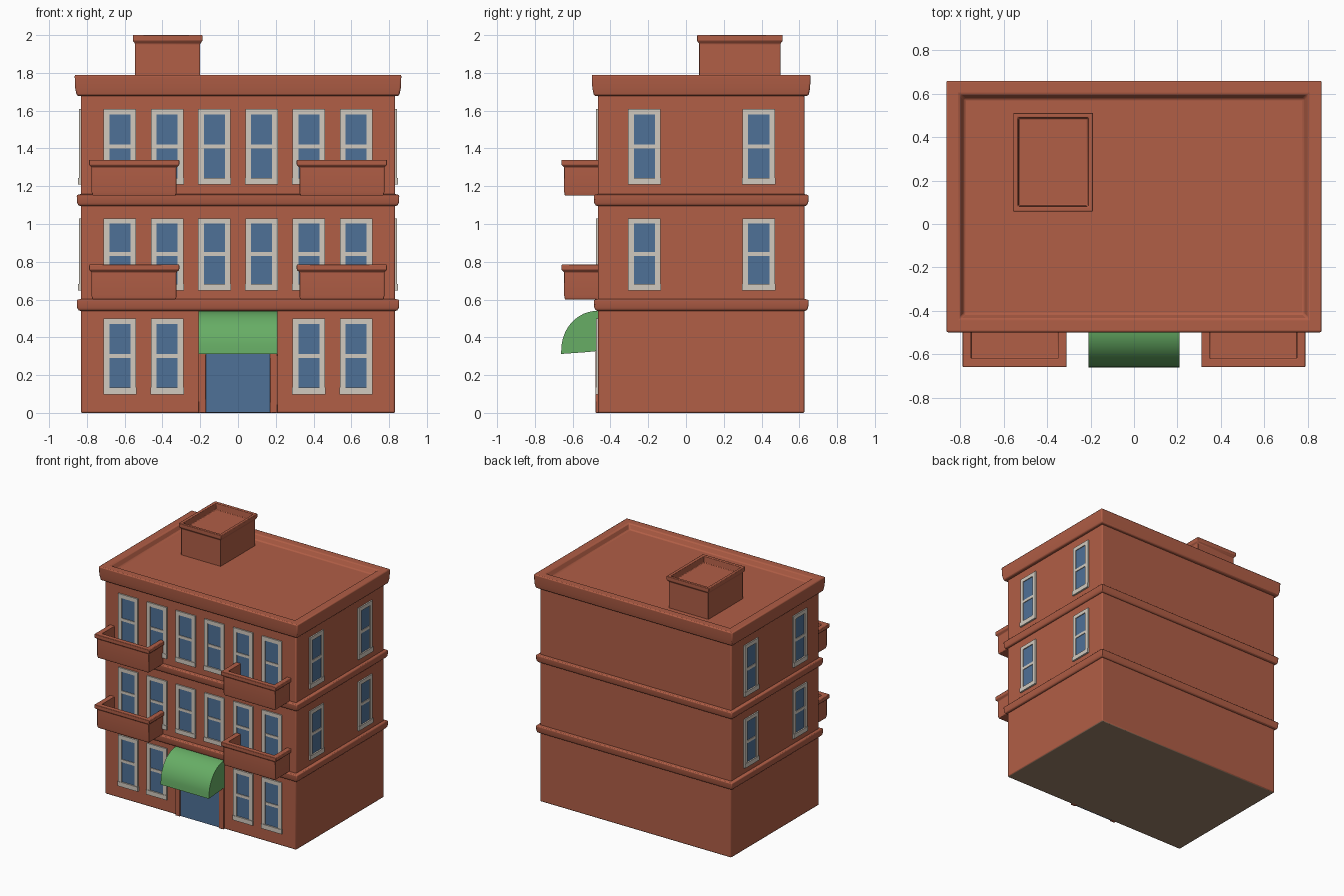
import bpy, bmesh, math
from mathutils import Matrix

if "Cube" in bpy.data.objects:
    bpy.data.objects.remove(bpy.data.objects["Cube"])


def material(name, rgb):
    m = bpy.data.materials.new(name)
    m.diffuse_color = (*rgb, 1)
    m.use_nodes = True
    m.node_tree.nodes["Principled BSDF"].inputs["Base Color"].default_value = m.diffuse_color
    return m


BRICK = material("brick red", (0.44, 0.112, 0.061))
FRAME = material("frame off white", (0.64, 0.59, 0.52))
GLASS = material("glass blue", (0.078, 0.165, 0.31))
GREEN = material("awning green", (0.135, 0.42, 0.13))
BASE = material("underside brown", (0.33, 0.215, 0.14))


def add_object(name, bm, mats, bevel=0):
    bmesh.ops.recalc_face_normals(bm, faces=bm.faces)
    me = bpy.data.meshes.new(name)
    bm.to_mesh(me)
    bm.free()
    for m in mats:
        me.materials.append(m)
    ob = bpy.data.objects.new(name, me)
    bpy.context.collection.objects.link(ob)
    if bevel:
        mod = ob.modifiers.new("soft edges", 'BEVEL')
        mod.width, mod.segments = bevel, 2
    return ob


def loft(name, rect, rings, mat, bevel=0.008):
    """Stack rectangles: rings are (outward offset, height)."""
    x0, x1, y0, y1 = rect
    bm = bmesh.new()
    loops = []
    for e, z in rings:
        loops.append([bm.verts.new(p) for p in (
            (x0 - e, y0 - e, z), (x1 + e, y0 - e, z),
            (x1 + e, y1 + e, z), (x0 - e, y1 + e, z))])
    for a, b in zip(loops, loops[1:]):
        for i in range(4):
            j = (i + 1) % 4
            bm.faces.new((a[i], a[j], b[j], b[i]))
    bm.faces.new(loops[0])
    bm.faces.new(loops[-1])
    return add_object(name, bm, [mat], bevel)


def box(bm, x0, x1, y0, y1, z0, z1, index=0):
    mat = (Matrix.Translation(((x0 + x1) / 2, (y0 + y1) / 2, (z0 + z1) / 2))
           @ Matrix.Diagonal((x1 - x0, y1 - y0, z1 - z0, 1)))
    verts = bmesh.ops.create_cube(bm, size=1, matrix=mat)["verts"]
    for f in {f for v in verts for f in v.link_faces}:
        f.material_index = index


# Main body, with a brown underside
WALL = (-0.832, 0.832, -0.466, 0.627)
FRONT, SIDE = WALL[2], WALL[1]
body = loft("building_body", WALL, [(0, 0), (0, 1.72)], BRICK)
body.data.materials.append(BASE)
for f in body.data.polygons:
    if f.normal.z < -0.9:
        f.material_index = 1

# Floor bands
for n, z in (("lower_band", 0.538), ("upper_band", 1.093)):
    loft(n, WALL, [(-0.01, z), (0.012, z + 0.004), (0.02, z + 0.02),
                   (0.022, z + 0.06), (-0.01, z + 0.068)], BRICK, 0.006)

# Cornice with sunken roof
loft("cornice_and_roof", WALL,
     [(-0.01, 1.675), (0.022, 1.68), (0.03, 1.72),
      (0.033, 1.79), (-0.03, 1.79), (-0.05, 1.75)], BRICK)

# Rooftop block with flared rim and hollow top
loft("rooftop_block", (-0.545, -0.20, 0.07, 0.50),
     [(0, 1.74), (0, 1.955), (0.012, 1.97), (0.012, 2.0),
      (-0.01, 2.0), (-0.015, 1.95)], BRICK, 0.004)

# Balconies, mirrored left and right on two floors
for floor, z0, z1 in (("lower", 0.60, 0.785), ("upper", 1.15, 1.34)):
    for side, c in (("left", -0.55), ("right", 0.55)):
        loft(f"{floor}_{side}_balcony", (c - 0.225, c + 0.225, -0.645, -0.42),
             [(-0.004, z0), (0, z0 + 0.02), (0, z1 - 0.04), (0.014, z1 - 0.028),
              (0.014, z1), (-0.025, z1), (-0.025, z0 + 0.04)], BRICK, 0.004)

# Window: frame, middle rail, sill and two panes, 0.40 tall, facing -y
W, H, T = 0.086, 0.40, 0.03
bm = bmesh.new()
for s in (-1, 1):
    xs = sorted((s * W, s * (W - T)))
    box(bm, *xs, -0.01, 0.01, 0, H)
box(bm, -W + T, W - T, -0.01, 0.01, H - T, H)
box(bm, -W + T, W - T, -0.008, 0.01, H / 2 - 0.01, H / 2 + 0.012)
box(bm, -W - 0.002, W + 0.002, -0.014, 0.01, -0.002, 0.034)
box(bm, -W + T, W - T, -0.003, 0.01, 0.03, H - T, 1)
template = add_object("window", bm, [FRAME, GLASS])
window_mesh = template.data
bpy.data.objects.remove(template)


def window(name, x, y, z, h, turn=0):
    ob = bpy.data.objects.new(name, window_mesh)
    ob.location = (x, y, z)
    ob.rotation_euler.z = turn
    ob.scale.z = h / H
    bpy.context.collection.objects.link(ob)


for floor, z, h in ((1, 0.10, 0.40), (2, 0.65, 0.38), (3, 1.21, 0.40)):
    for x in (-0.625, -0.375, -0.125, 0.125, 0.375, 0.625):
        if floor > 1 or abs(x) > 0.2:
            window(f"front_window_{floor}", x, FRONT, z, h)
    if floor > 1:
        for y in (-0.22, 0.385):
            window(f"right_window_{floor}", SIDE, y, z, h, math.pi / 2)
            window(f"left_window_{floor}", -SIDE, y, z, h, -math.pi / 2)

# Door plate and brick door posts
bm = bmesh.new()
box(bm, -0.17, 0.17, FRONT - 0.004, FRONT + 0.004, 0.002, 0.34)
add_object("door", bm, [GLASS])
bm = bmesh.new()
for x in (-0.19, 0.19):
    box(bm, x - 0.02, x + 0.02, FRONT - 0.014, FRONT + 0.02, 0, 0.36)
add_object("door_posts", bm, [BRICK], 0.004)

# Awning: extruded quarter-round profile
prof = [(-0.45, 0.33), (-0.52, 0.322), (-0.662, 0.312)]
prof += [(-0.47 - 0.19 * math.cos(a), 0.335 + 0.205 * math.sin(a))
         for a in [math.pi / 2 * i / 12 for i in range(13)]]
prof.append((-0.45, 0.54))
bm = bmesh.new()
face = bm.faces.new([bm.verts.new((-0.21, y, z)) for y, z in prof])
ext = bmesh.ops.extrude_face_region(bm, geom=[face])["geom"]
bmesh.ops.translate(bm, vec=(0.42, 0, 0),
                    verts=[v for v in ext if isinstance(v, bmesh.types.BMVert)])
add_object("awning", bm, [GREEN])

# Smooth the rounded parts, keep the corners sharp
for ob in bpy.context.collection.objects:
    ob.select_set(True)
    bpy.context.view_layer.objects.active = ob
bpy.ops.object.shade_smooth_by_angle(angle=math.radians(35))
